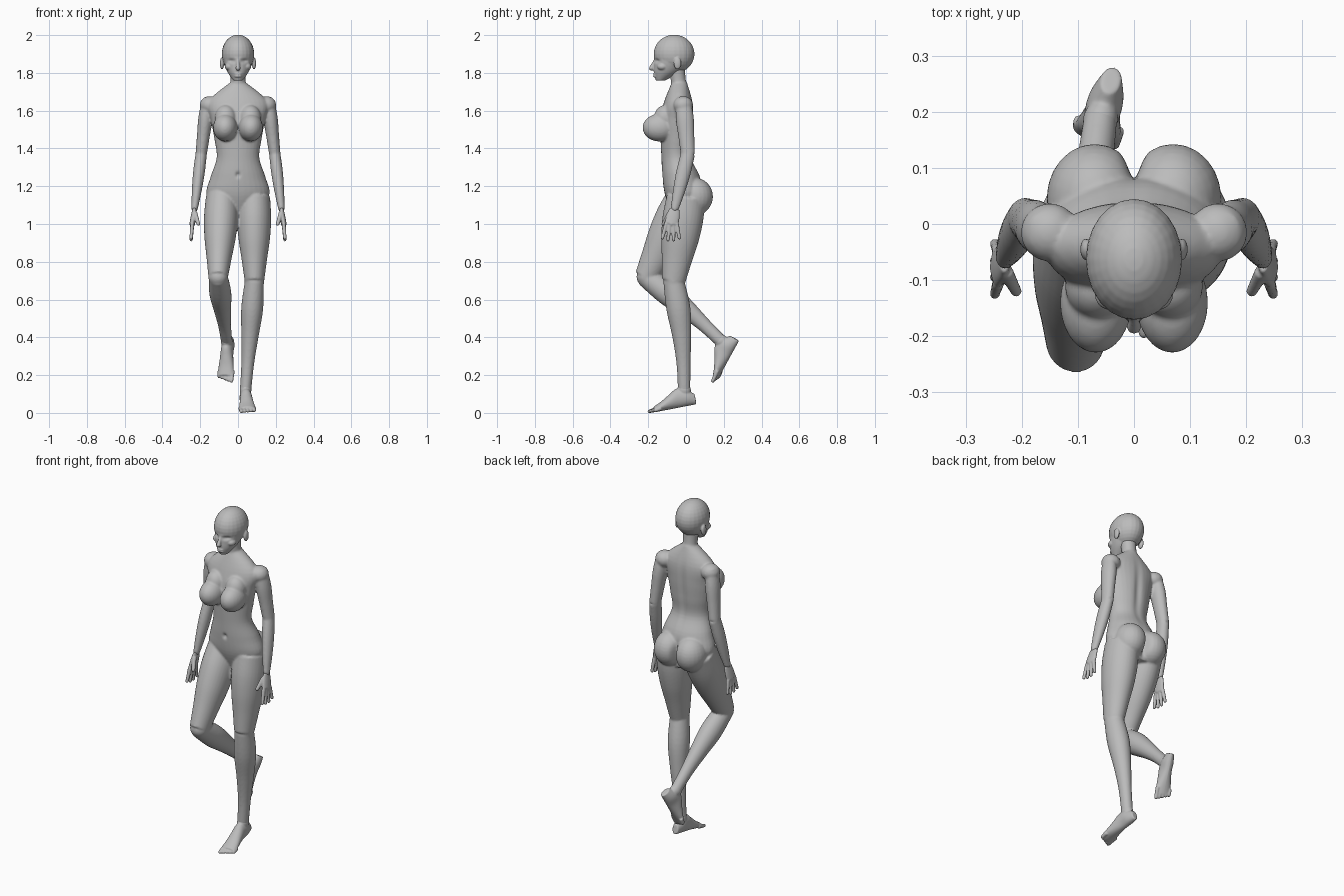
import bpy
import bmesh
import math
from mathutils import Matrix, Vector

cube = bpy.data.objects.get("Cube")
if cube:
    bpy.data.objects.remove(cube, do_unlink=True)

clay = bpy.data.materials.new("grey_clay")
clay.use_nodes = True
clay.diffuse_color = (0.5, 0.5, 0.5, 1)
clay.node_tree.nodes["Principled BSDF"].inputs["Base Color"].default_value = clay.diffuse_color


def spline(rings, steps=5):
    """Catmull-Rom interpolation of rings."""
    points = [rings[0], *rings, rings[-1]]
    result = []
    for before, start, end, after in zip(points, points[1:], points[2:], points[3:]):
        for step in range(steps):
            t = step / steps
            result.append([
                q + t / 2 * (r - p + t * (2 * p - 5 * q + 4 * r - s + t * (3 * q - p - 3 * r + s)))
                for p, q, r, s in zip(before, start, end, after)])
    result.append(rings[-1])
    return result


def loft(bm, rings, along, sides=32):
    """Closed skin over ellipses (x, y, z, half width, half depth) square to a direction."""
    across = (Vector((1, 0, 0)) - along * along.x).normalized()
    through = along.cross(across)
    loops = []
    for x, y, z, wide, deep in spline(rings):
        loop = []
        for side in range(sides):
            angle = math.tau * side / sides
            offset = across * wide * math.cos(angle) + through * deep * math.sin(angle)
            loop.append(bm.verts.new(Vector((x, y, z)) + offset))
        loops.append(loop)
    for low, high in zip(loops, loops[1:]):
        for side in range(sides):
            after = (side + 1) % sides
            bm.faces.new((low[side], low[after], high[after], high[side]))
    bm.faces.new(loops[0][::-1])
    bm.faces.new(loops[-1])


def blob(bm, centre, radii):
    """Ellipsoid."""
    place = Matrix.Translation(centre) @ Matrix.Diagonal((*radii, 1))
    bmesh.ops.create_uvsphere(bm, u_segments=24, v_segments=16, radius=1, matrix=place)


def limb(bm, start, end, widths, ratio=1, bow=0):
    """Round-ended limb between two joints, with evenly spaced widths."""
    rings = []
    for i, width in enumerate(widths):
        t = i / (len(widths) - 1)
        x, y, z = start.lerp(end, t)
        rings.append((x, y + bow * math.sin(math.pi * t), z, width, width * ratio))
    loft(bm, rings, (end - start).normalized())
    blob(bm, end, [widths[-1]] * 3)


def finish(bm, name, voxel, dents=(), place=Matrix()):
    """Fuse the overlapping forms into one smooth skin, then press in dents."""
    bmesh.ops.recalc_face_normals(bm, faces=bm.faces)
    mesh = bpy.data.meshes.new(name)
    bm.to_mesh(mesh)
    bm.free()
    obj = bpy.data.objects.new(name, mesh)
    bpy.context.collection.objects.link(obj)
    fuse = obj.modifiers.new("fuse", 'REMESH')
    fuse.mode = 'VOXEL'
    fuse.voxel_size = voxel
    relax = obj.modifiers.new("relax", 'SMOOTH')
    relax.iterations = 4
    graph = bpy.context.evaluated_depsgraph_get()
    skin = bpy.data.meshes.new_from_object(obj.evaluated_get(graph))
    obj.modifiers.clear()
    obj.data = skin
    for centre, radii, push in dents:
        for vert in skin.vertices:
            distance = sum(((p - c) / r) ** 2 for p, c, r in zip(vert.co, centre, radii))
            vert.co.y += push * math.exp(-distance)
    skin.transform(place)
    skin.materials.clear()
    skin.materials.append(clay)
    skin.shade_smooth()


def on_side(side, x, y, z):
    """Point on the left (1) or right (-1)."""
    return Vector((side * x, y, z))


UP = Vector((0, 0, 1))
SIDES = {"left": 1, "right": -1}
KNEES = {"left": Vector((.087, -.065, .7)), "right": Vector((-.105, -.21, .72))}
ANKLES = {"left": Vector((.04, -.01, .12)), "right": Vector((-.06, .185, .38))}
WRIST = (.23, -.06, 1.08)

# Torso: centre, half width and half depth at even heights, then neck
body = bmesh.new()
torso = [(0, .08, .07), (-.01, .165, .1), (-.025, .145, .1), (-.05, .113, .08),
         (-.05, .125, .085), (-.05, .143, .09), (-.04, .155, .075), (-.035, .04, .04)]
loft(body, [(0, y, 1.05 + i / 10, wide, deep) for i, (y, wide, deep) in enumerate(torso)], UP)
limb(body, Vector((0, -.03, 1.67)), Vector((0, -.05, 1.84)), (.055, .04, .045))

for name, side in SIDES.items():
    # Chest, seat and shoulder
    blob(body, on_side(side, .068, -.14, 1.51), (.064, .09, .073))
    blob(body, on_side(side, .065, -.11, 1.56), (.058, .06, .07))
    blob(body, on_side(side, .07, .045, 1.145), (.086, .098, .1))
    blob(body, on_side(side, .15, -.015, 1.63), (.052, .052, .047))
    # Arm
    elbow = on_side(side, .195, .01, 1.37)
    limb(body, on_side(side, .16, -.015, 1.66), elbow, (.03, .038, .034, .03), 1.25)
    limb(body, elbow, on_side(side, *WRIST), (.03, .031, .026, .017), 1.25)
    # Leg
    limb(body, on_side(side, .085, 0, 1.14), KNEES[name], (.085, .09, .083, .067, .052), 1.2)
    limb(body, KNEES[name], ANKLES[name], (.05, .058, .046, .034, .03), 1.1, bow=.015)

navel = ((0, -.13, 1.26), (.011, .04, .014), .012)
spine = ((0, .04, 1.48), (.022, .05, .16), -.01)
cleft = ((0, .13, 1.13), (.014, .06, .07), -.03)
finish(body, "body", .006, [navel, spine, cleft])

# Head: skull, jaw, nose, lips, ears and cheeks
head = bmesh.new()
blob(head, (0, -.063, 1.9), (.086, .108, .102))
jaw = [(-.135, .025, .025), (-.105, .053, .065), (-.085, .07, .085), (-.07, .08, .1)]
loft(head, [(0, y, 1.76 + i / 25, wide, deep) for i, (y, wide, deep) in enumerate(jaw)], UP)
limb(head, Vector((0, -.164, 1.87)), Vector((0, -.183, 1.825)), (.007, .009, .013))
for z in (1.793, 1.782):
    blob(head, (0, -.162, z), (.021, .013, .006))
for side in SIDES.values():
    blob(head, on_side(side, .085, -.045, 1.85), (.011, .02, .032))
    blob(head, on_side(side, .045, -.125, 1.833), (.025, .028, .02))
sockets = [(on_side(side, .035, -.16, 1.864), (.02, .06, .011), .012) for side in SIDES.values()]
finish(head, "head", .004, sockets)

# Hands: palm, four spread fingers and a thumb
for name, side in SIDES.items():
    hand = bmesh.new()
    limb(hand, on_side(side, *WRIST), on_side(side, .242, -.077, 1), (.011, .014, .015), 2.5)
    for finger in range(4):
        spread = finger - 1.5
        root = on_side(side, .242, -.077 + spread * .019, 1)
        tip = on_side(side, .248, -.08 + spread * .03, .915 + spread ** 2 * .005)
        limb(hand, root, tip, (.011, .009))
    limb(hand, on_side(side, .228, -.085, 1.06), on_side(side, .21, -.12, 1), (.013, .01))
    finish(hand, name + "_hand", .004)

# Feet: built flat on the sole, then pitched about the ankle
sole = [(.018, .028), (.031, .044), (.032, .05), (.036, .038), (.041, .025), (.042, .015)]
for name, pitch, yaw in (("left", 11, 4), ("right", 60, -15)):
    foot = bmesh.new()
    loft(foot, [(0, .05 - i * .045, high, wide, high) for i, (wide, high) in enumerate(sole)],
         Vector((0, -1, 0)))
    blob(foot, (0, 0, .085), (.031, .036, .04))
    for toe in range(5):
        x = SIDES[name] * (toe - 2) * .0175
        limb(foot, Vector((x, -.14, .016)), Vector((x, -.2 + toe * .007, .01)), (.012, .01))
    turn = Matrix.Rotation(math.radians(yaw), 4, 'Z') @ Matrix.Rotation(math.radians(pitch), 4, 'X')
    pivot = Matrix.Translation((0, 0, -.085))
    finish(foot, name + "_foot", .004, place=Matrix.Translation(ANKLES[name]) @ turn @ pivot)
